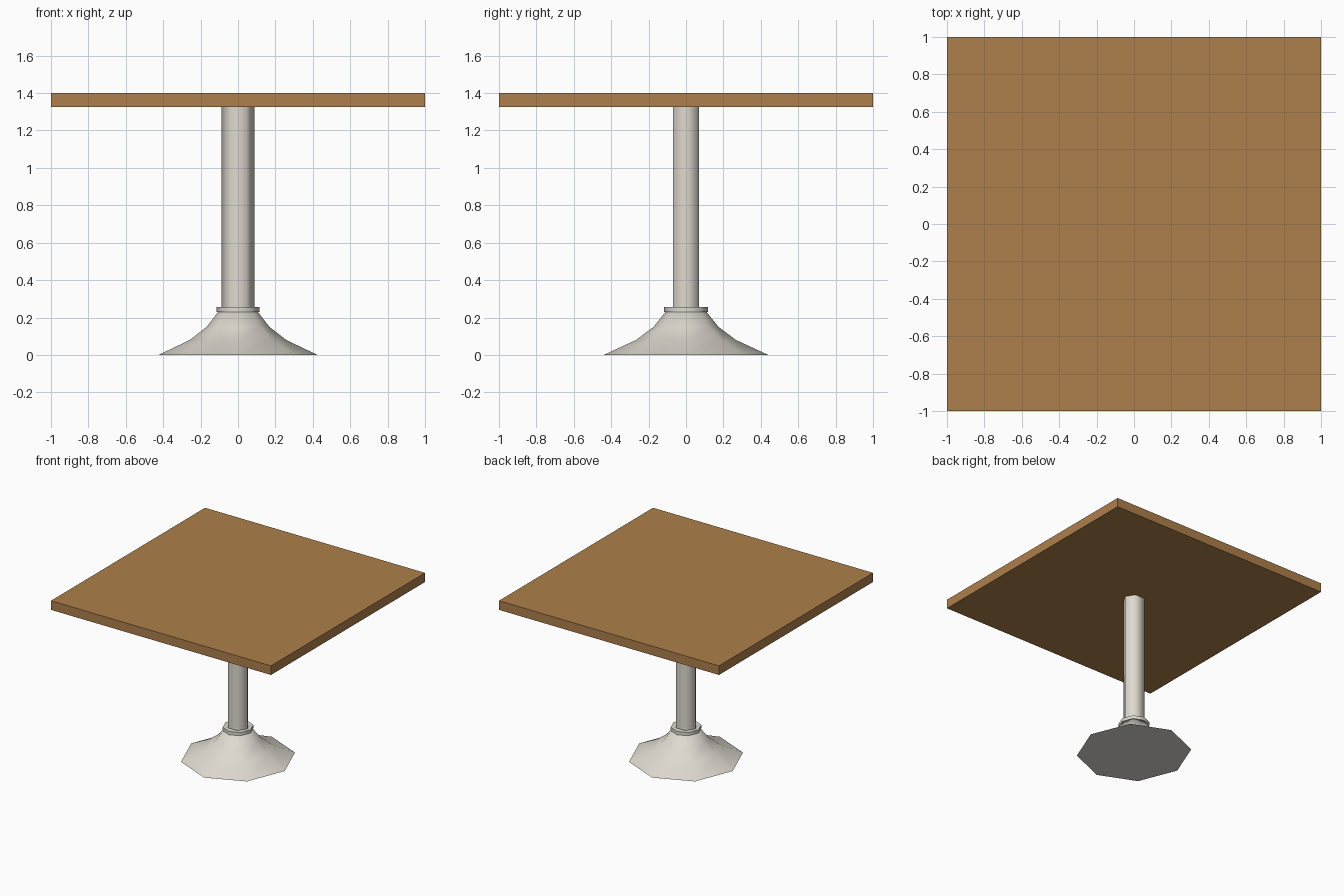
import bpy, bmesh, math

if "Cube" in bpy.data.objects:
    bpy.data.objects.remove(bpy.data.objects["Cube"])


def material(name, rgb):
    m = bpy.data.materials.new(name)
    m.diffuse_color = (*rgb, 1.0)
    m.use_nodes = True
    m.node_tree.nodes["Principled BSDF"].inputs["Base Color"].default_value = m.diffuse_color
    return m


def lathe(name, profile, sides, mat, y_scale=1.0):
    """Closed low-poly turned part from (radius, z) pairs, bottom to top."""
    bm = bmesh.new()
    rings = []
    for r, z in profile:
        rings.append([bm.verts.new((r * math.cos(math.tau * i / sides),
                                    r * math.sin(math.tau * i / sides) * y_scale, z))
                      for i in range(sides)])
    for a, b in zip(rings, rings[1:]):
        for i in range(sides):
            j = (i + 1) % sides
            bm.faces.new((a[i], a[j], b[j], b[i]))
    bm.faces.new(rings[0][::-1])
    bm.faces.new(rings[-1])
    return finish(name, bm, mat)


def finish(name, bm, mat):
    bmesh.ops.recalc_face_normals(bm, faces=bm.faces)
    for f in bm.faces:
        f.smooth = True
    me = bpy.data.meshes.new(name)
    bm.to_mesh(me)
    bm.free()
    me.set_sharp_from_angle(angle=math.radians(65))
    me.materials.append(mat)
    ob = bpy.data.objects.new(name, me)
    bpy.context.collection.objects.link(ob)
    return ob


wood = material("brown_wood", (0.423, 0.212, 0.070))
metal = material("pale_metal", (0.74, 0.70, 0.63))

# Square table top
bm = bmesh.new()
bmesh.ops.create_cube(bm, size=1.0)
bmesh.ops.scale(bm, vec=(2.0, 2.0, 0.075), verts=bm.verts)
bmesh.ops.translate(bm, vec=(0, 0, 1.3625), verts=bm.verts)
finish("table_top", bm, wood)

# Six-sided column
lathe("column", [(0.087, 0.25), (0.087, 1.327)], 6, metal, y_scale=0.92)

# Flared eight-sided foot with collar
lathe("flared_base", [(0.425, 0.0), (0.258, 0.08), (0.168, 0.15), (0.106, 0.23)],
      8, metal, y_scale=1.035)
lathe("collar", [(0.114, 0.229), (0.114, 0.256)], 8, metal, y_scale=1.035)
